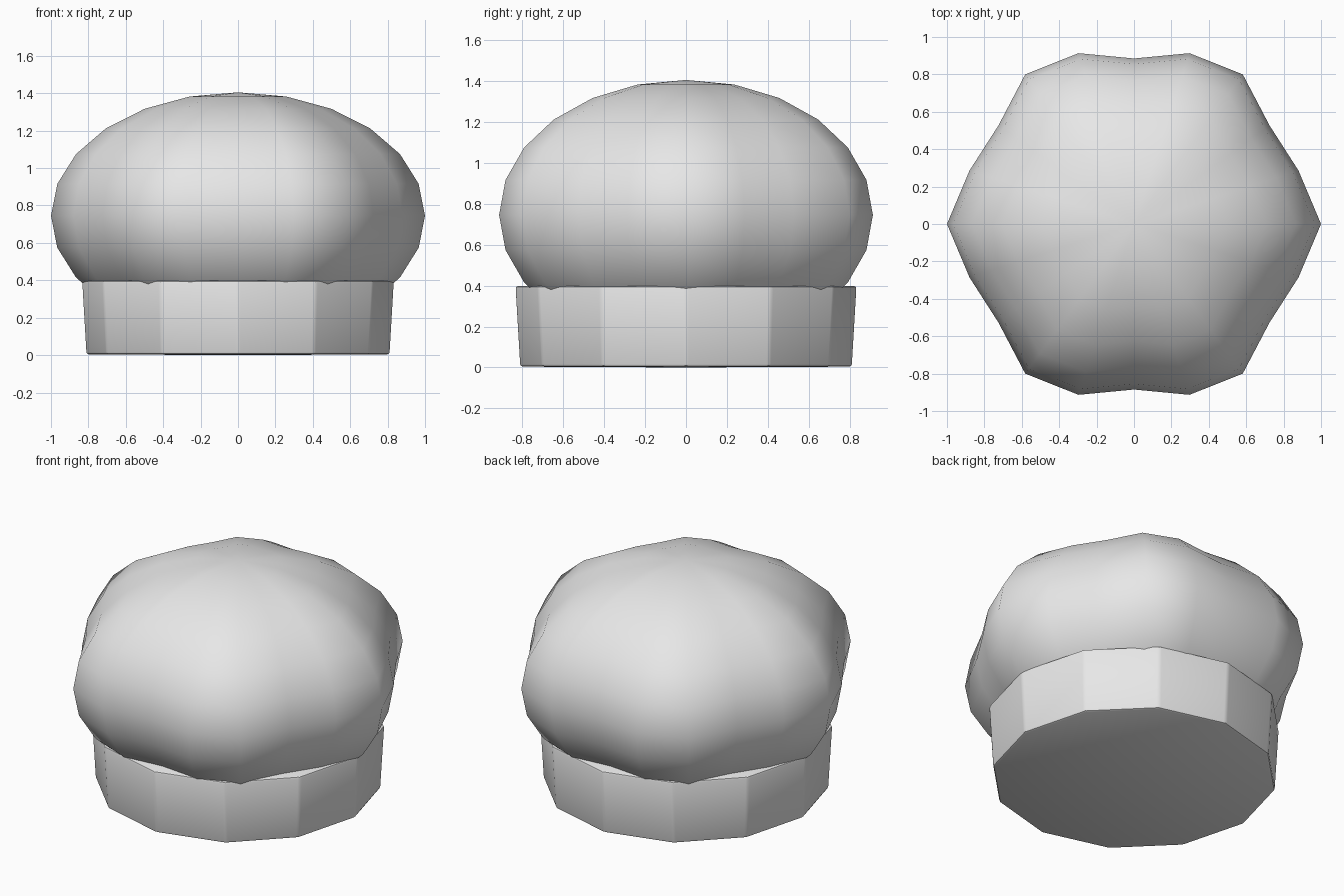
import bpy
import bmesh
from math import cos, sin, pi, atan2

cube = bpy.data.objects.get("Cube")
if cube:
    bpy.data.objects.remove(cube, do_unlink=True)

# One plain cloth colour
cloth = bpy.data.materials.new("white_cloth")
cloth.use_nodes = True
colour = (0.8, 0.8, 0.8, 1)
cloth.diffuse_color = colour
cloth.node_tree.nodes["Principled BSDF"].inputs["Base Color"].default_value = colour


def make_object(name, bm):
    bmesh.ops.recalc_face_normals(bm, faces=bm.faces)
    mesh = bpy.data.meshes.new(name)
    bm.to_mesh(mesh)
    bm.free()
    mesh.materials.append(cloth)
    obj = bpy.data.objects.new(name, mesh)
    bpy.context.collection.objects.link(obj)
    bpy.ops.object.select_all(action='DESELECT')
    obj.select_set(True)
    bpy.context.view_layer.objects.active = obj
    return obj


# Puffy crown: squashed sphere with six soft lobes around it
bm = bmesh.new()
bmesh.ops.create_uvsphere(bm, u_segments=20, v_segments=12, radius=1)
for v in bm.verts:
    lobe = 0.9425 + 0.0575 * cos(6 * atan2(v.co.y, v.co.x))
    v.co.x *= lobe
    v.co.y *= lobe
    v.co.z = 0.745 + 0.66 * v.co.z
make_object("puffy_crown", bm)
bpy.ops.object.shade_smooth()

# Head band: twelve-sided, slightly flared, with softened edges
SIDES = 12
bm = bmesh.new()
rings = [[bm.verts.new((r * cos(2 * pi * i / SIDES), r * sin(2 * pi * i / SIDES), z))
          for i in range(SIDES)] for r, z in ((0.812, 0.004), (0.835, 0.398))]
bm.faces.new(rings[0])
bm.faces.new(rings[1])
for i in range(SIDES):
    j = (i + 1) % SIDES
    bm.faces.new((rings[0][i], rings[0][j], rings[1][j], rings[1][i]))
# Base sags very slightly in the middle
base = min(bm.faces, key=lambda f: f.calc_center_median().z)
centre = bmesh.ops.poke(bm, faces=[base])["verts"][0]
centre.co.z = 0
band = make_object("head_band", bm)
bevel = band.modifiers.new("soft_edges", 'BEVEL')
bevel.width = 0.014
bevel.segments = 2
bevel.limit_method = 'ANGLE'
bevel.angle_limit = 0.35
bpy.ops.object.modifier_apply(modifier=bevel.name)
bpy.ops.object.shade_smooth_by_angle(angle=0.6)
